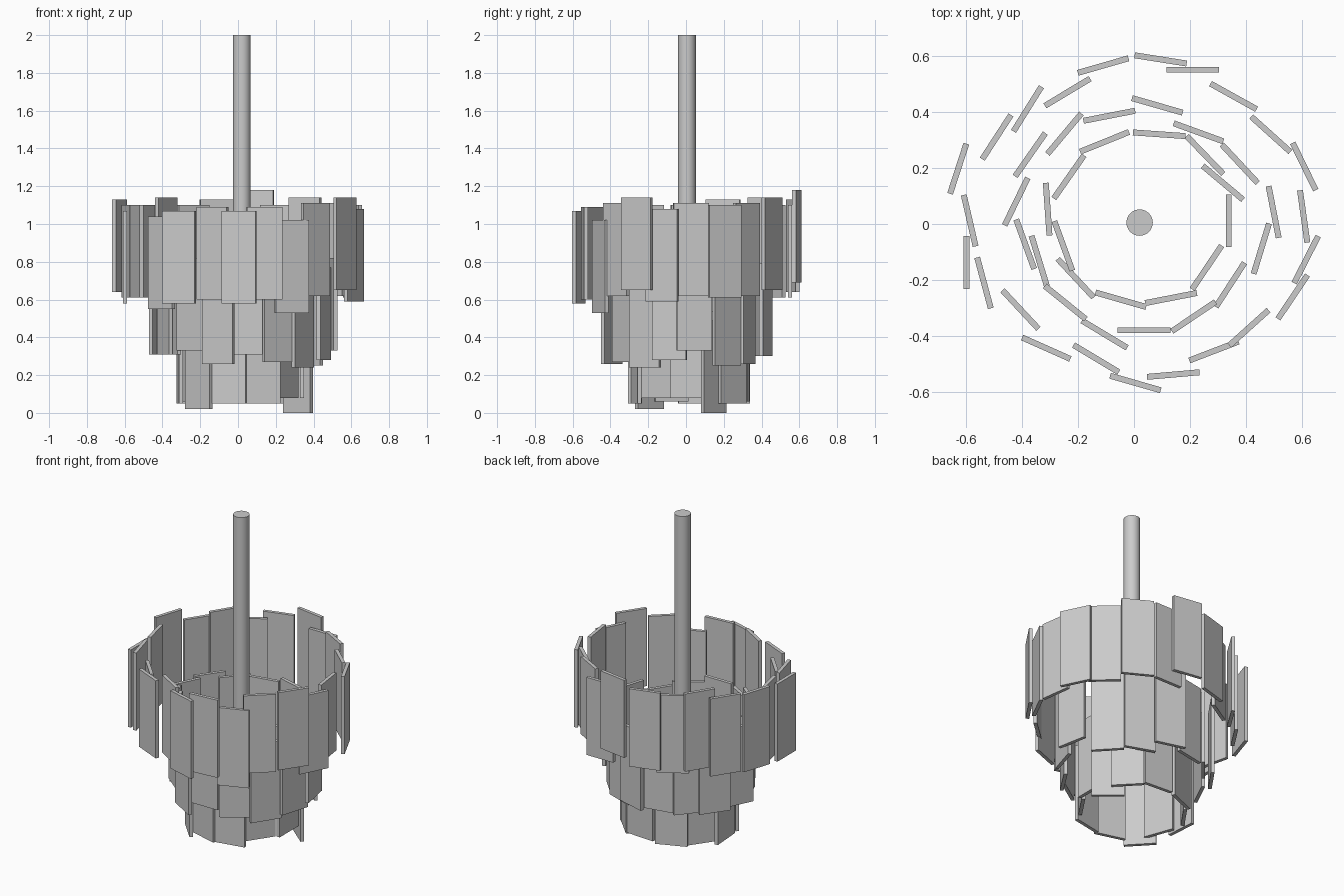
import bpy
import bmesh
import math
from mathutils import Matrix, Vector

default_cube = bpy.data.objects.get("Cube")
if default_cube:
    bpy.data.objects.remove(default_cube, do_unlink=True)

# Single plain grey finish for every part
GREY_LEVEL = 0.6
grey = bpy.data.materials.new("light_grey")
grey.use_nodes = True
grey_colour = (GREY_LEVEL, GREY_LEVEL, GREY_LEVEL, 1)
grey.diffuse_color = grey_colour
grey.node_tree.nodes["Principled BSDF"].inputs["Base Color"].default_value = grey_colour

PANEL_SIZE = Vector((0.188, 0.021, 0.49))
CENTIMETRE = 0.01


def add_object(name, mesh_builder):
    """Turn a bmesh into a named object carrying the grey material."""
    mesh = bpy.data.meshes.new(name)
    mesh_builder.to_mesh(mesh)
    mesh_builder.free()
    mesh.materials.append(grey)
    part = bpy.data.objects.new(name, mesh)
    bpy.context.scene.collection.objects.link(part)
    return part


def add_tier(name, panels):
    """Build one ring of upright panels: (x, y, heading, bottom height)."""
    ring = bmesh.new()
    for x, y, heading, bottom in panels:
        centre = Vector((x, y, bottom)) * CENTIMETRE
        centre.z += PANEL_SIZE.z / 2
        placement = (
            Matrix.Translation(centre)
            @ Matrix.Rotation(math.radians(heading), 4, "Z")
            @ Matrix.Diagonal(PANEL_SIZE.to_4d())
        )
        bmesh.ops.create_cube(ring, size=1, matrix=placement)
    return add_object(name, ring)


# Wide upper ring of hanging panels, clockwise from the back
add_tier("upper_panel_ring", [
    (9.5, 58.7, -9, 69), (21, 55, 0, 61), (35.5, 45.5, -29, 65),
    (48.8, 32, -42, 62), (60.7, 20.5, -64, 61), (60.5, 2.7, -82, 62),
    (61.4, -12.7, 63, 59), (56.6, -26, 56, 65), (41, -37, 42, 62),
    (28.5, -45.3, 21, 53), (14, -53.7, 5, 60), (0.5, -56.7, -16, 58),
    (-13.5, -48, -31, 60), (-31.3, -44.3, -24, 58), (-40.5, -30.5, -47, 55),
    (-53.5, -21, -75, 61), (-59.8, -13.7, 90, 58), (-58.6, 1.2, -77, 61),
    (-62.7, 19.7, 72, 64), (-49, 31, 57, 61), (-38, 41, 58, 65),
    (-23.7, 47, 31, 61), (-11, 56.5, 16, 64),
])

# Middle ring
add_tier("middle_panel_ring", [
    (8.3, 42.3, -16, 30), (23, 32.7, -20, 26), (37.7, 21.5, -47, 25),
    (49.8, 4.3, -79, 33), (45.4, -8.8, 73, 28), (34.3, -21.7, 57, 24),
    (21.3, -33, 34, 27), (3.6, -37.9, 0, 31), (-10.5, -39.3, -31, 26),
    (-24.5, -28, -39, 33), (-33.8, -13.2, -73, 31), (-38.8, -7.2, -70, 31),
    (-42, 8, 64, 31), (-37, 24.7, 55, 31), (-24.8, 32.2, 50, 30),
    (-8.8, 38.6, 11, 30),
])

# Narrow lower ring
add_tier("lower_panel_ring", [
    (9, 32, -4, 6), (25.3, 24.6, -46, 5), (31.7, 14.7, -40, 0),
    (33.8, 1.2, 90, 8), (26, -15.5, 56, 8), (13.2, -26.4, 11, 5),
    (-4.7, -27, -16, 5), (-20.8, -19.3, -47, 2), (-25.2, -7.8, -70, 6),
    (-30.8, 5.3, -86, 5), (-23.2, 16.8, 55, 5), (-10.5, 29.3, 22, 5),
])

# Central hanging pole
POLE_TOP, POLE_BOTTOM, POLE_RADIUS = 2.0, 0.55, 0.047
pole_builder = bmesh.new()
pole_centre = Vector((0.02, 0.005, (POLE_TOP + POLE_BOTTOM) / 2))
bmesh.ops.create_cone(
    pole_builder, cap_ends=True, segments=32,
    radius1=POLE_RADIUS, radius2=POLE_RADIUS,
    depth=POLE_TOP - POLE_BOTTOM,
    matrix=Matrix.Translation(pole_centre),
)
pole = add_object("hanging_pole", pole_builder)
bpy.ops.object.select_all(action="DESELECT")
pole.select_set(True)
bpy.context.view_layer.objects.active = pole
bpy.ops.object.shade_smooth_by_angle(angle=math.radians(40))
